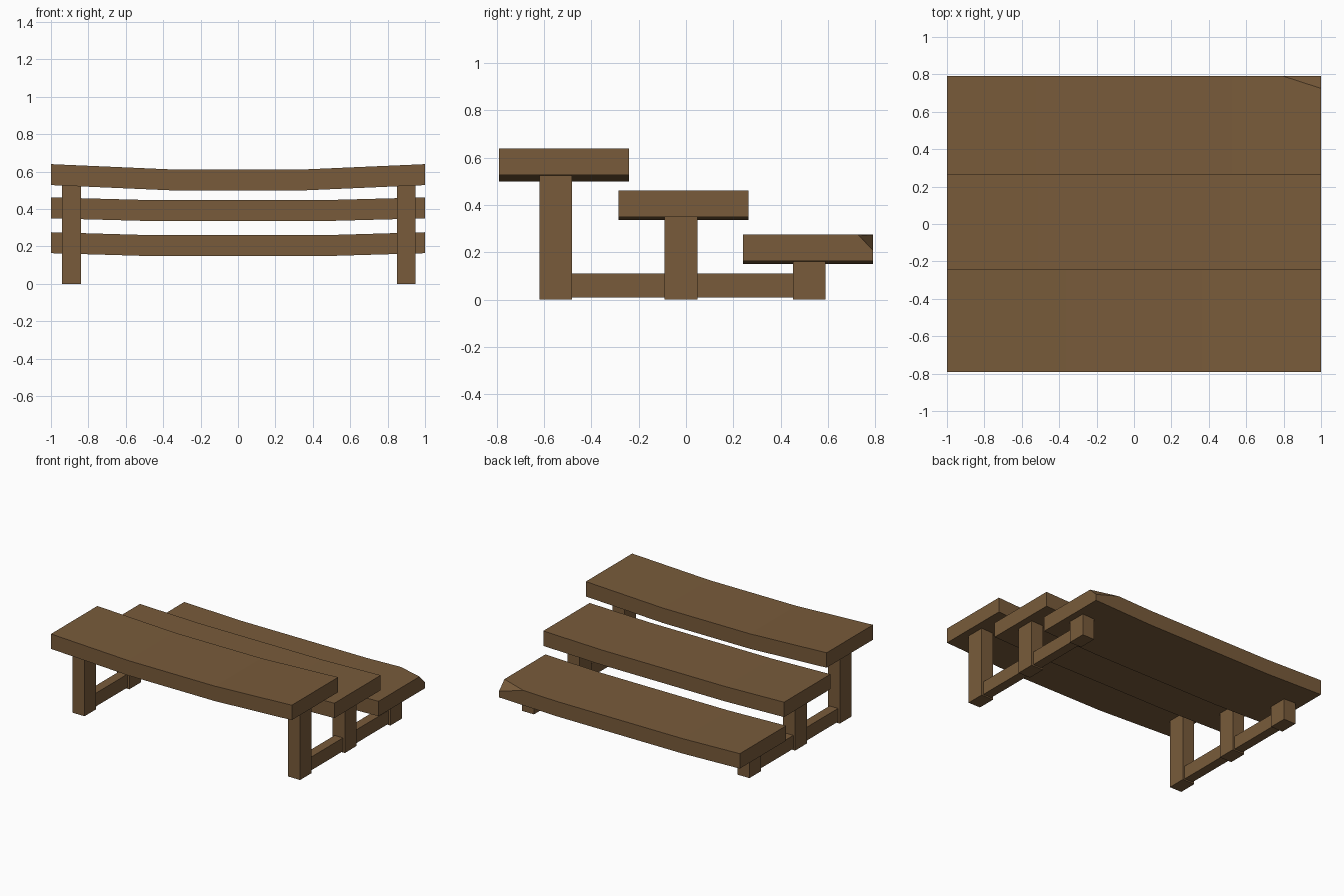
import bpy, bmesh
from mathutils import Vector

if "Cube" in bpy.data.objects:
    bpy.data.objects.remove(bpy.data.objects["Cube"])

wood = bpy.data.materials.new("brown wood")
wood.diffuse_color = (0.19, 0.105, 0.043, 1)
wood.use_nodes = True
wood.node_tree.nodes["Principled BSDF"].inputs["Base Color"].default_value = wood.diffuse_color


def finish(name, bm):
    bmesh.ops.recalc_face_normals(bm, faces=bm.faces)
    me = bpy.data.meshes.new(name)
    bm.to_mesh(me)
    bm.free()
    me.materials.append(wood)
    ob = bpy.data.objects.new(name, me)
    bpy.context.collection.objects.link(ob)


def plank(name, y0, y1, z_mid, z_end, flat, thick=0.112, cut=None):
    # sagging side profile, extruded along y
    line = [(-1, z_end), (-flat, z_mid), (flat, z_mid), (1, z_end)]
    bm = bmesh.new()
    sides = []
    for y in (y0, y1):
        sides.append([[bm.verts.new((x, y, z + h)) for x, z in line] for h in (0, thick)])
    (ab, at), (bb, bt) = sides
    for i in range(3):
        for a, b in ((ab, at), (at, bt), (bt, bb), (bb, ab)):
            bm.faces.new((a[i], a[i + 1], b[i + 1], b[i]))
    for i in (0, 3):
        bm.faces.new((ab[i], at[i], bt[i], bb[i]))
    bmesh.ops.recalc_face_normals(bm, faces=bm.faces)
    if cut:
        # broken-off corner
        p, q, r = map(Vector, cut)
        n = (q - p).cross(r - p)
        if n.z < 0:
            n = -n
        res = bmesh.ops.bisect_plane(bm, geom=bm.verts[:] + bm.edges[:] + bm.faces[:],
                                     plane_co=p, plane_no=n, clear_outer=True)
        edges = [e for e in res["geom_cut"] if isinstance(e, bmesh.types.BMEdge)]
        bmesh.ops.holes_fill(bm, edges=edges)
    finish(name, bm)


def box(name, x0, x1, y0, y1, z0, z1):
    bm = bmesh.new()
    bmesh.ops.create_cube(bm, size=1)
    for v in bm.verts:
        v.co = ((x0 + x1) / 2 + v.co.x * (x1 - x0),
                (y0 + y1) / 2 + v.co.y * (y1 - y0),
                (z0 + z1) / 2 + v.co.z * (z1 - z0))
    finish(name, bm)


# Shelves
plank("top_shelf", -0.79, -0.24, 0.50, 0.528, 0.36)
plank("middle_shelf", -0.285, 0.265, 0.337, 0.35, 0.51)
plank("bottom_shelf", 0.24, 0.79, 0.15, 0.164, 0.52,
      cut=((0.8, 0.79, 0.27), (1, 0.725, 0.276), (1, 0.79, 0.21)))

# Legs and rails on both ends
for side, x0 in (("left", -0.94), ("right", 0.85)):
    x1 = x0 + 0.1
    for part, y0, h in (("tall", -0.62, 0.525), ("middle", -0.09, 0.35), ("short", 0.452, 0.164)):
        box(f"{side}_{part}_leg", x0, x1, y0, y0 + 0.138, 0, h)
    for part, y0, y1 in (("front", -0.482, -0.09), ("back", 0.048, 0.452)):
        box(f"{side}_{part}_rail", x0 + 0.015, x1 - 0.015, y0, y1, 0.01, 0.11)
